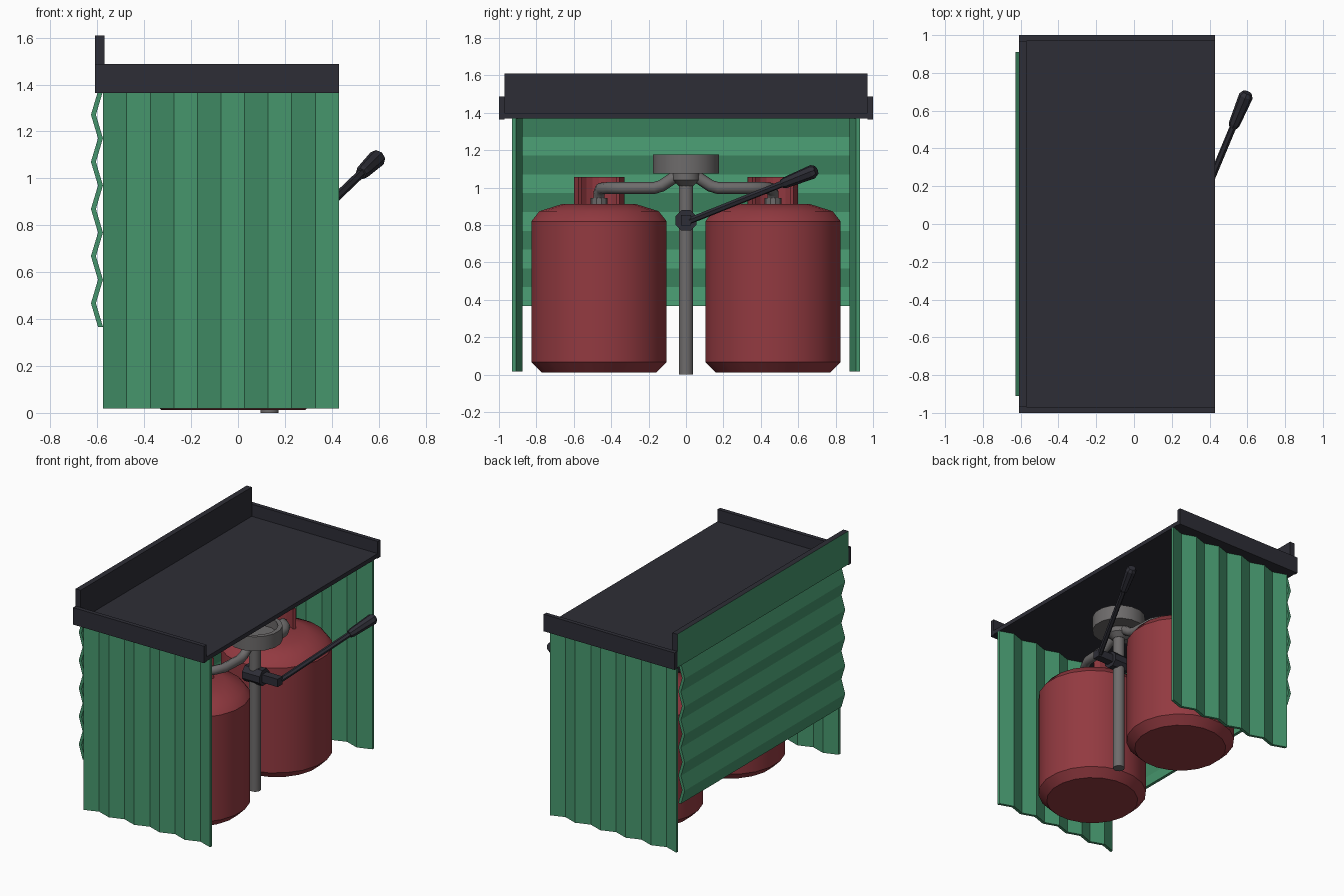
import bpy, bmesh, math
from mathutils import Vector

if "Cube" in bpy.data.objects:
    bpy.data.objects.remove(bpy.data.objects["Cube"])


def material(name, rgb):
    m = bpy.data.materials.new(name)
    m.diffuse_color = (*rgb, 1)
    m.use_nodes = True
    m.node_tree.nodes["Principled BSDF"].inputs["Base Color"].default_value = m.diffuse_color
    return m


DARK = material("charcoal", (0.027, 0.027, 0.037))
GREEN = material("sheet green", (0.060, 0.300, 0.150))
RED = material("tank red", (0.290, 0.042, 0.052))
GREY = material("pipe grey", (0.155, 0.148, 0.148))


def add_object(name, verts, faces, mat, smooth=False):
    me = bpy.data.meshes.new(name)
    me.from_pydata(verts, [], faces)
    bm = bmesh.new()
    bm.from_mesh(me)
    bmesh.ops.recalc_face_normals(bm, faces=bm.faces)
    bm.to_mesh(me)
    bm.free()
    me.materials.append(mat)
    ob = bpy.data.objects.new(name, me)
    bpy.context.collection.objects.link(ob)
    if smooth:
        bpy.ops.object.select_all(action='DESELECT')
        ob.select_set(True)
        bpy.context.view_layer.objects.active = ob
        bpy.ops.object.shade_smooth_by_angle(angle=math.radians(35))
    return ob


def box(name, lo, hi, mat):
    v = [(x, y, z) for x in (lo[0], hi[0]) for y in (lo[1], hi[1]) for z in (lo[2], hi[2])]
    f = [(0, 1, 3, 2), (4, 6, 7, 5), (0, 4, 5, 1), (2, 3, 7, 6), (0, 2, 6, 4), (1, 5, 7, 3)]
    return add_object(name, v, f, mat)


def lathe(name, profile, origin, axis, sides, mat, smooth=True):
    """Revolve (radius, distance) points around an axis, capping both ends."""
    rot = Vector((0, 0, 1)).rotation_difference(Vector(axis))
    v, f, n = [], [], sides
    for r, h in profile:
        for i in range(n):
            a = math.tau * (i + 0.5) / n
            v.append(Vector(origin) + rot @ Vector((r * math.cos(a), r * math.sin(a), h)))
    for k in range(len(profile) - 1):
        for i in range(n):
            j = (i + 1) % n
            f.append((k * n + i, k * n + j, k * n + n + j, k * n + n + i))
    f += [tuple(range(n)), tuple(range(len(v) - n, len(v)))]
    return add_object(name, v, f, mat, smooth)


def extrude(name, outline, place, mat):
    """Two parallel rails (a list of point pairs) swept between two ends."""
    v, f = [], []
    for p, q in outline:
        v += [place(p, 0), place(p, 1), place(q, 0), place(q, 1)]
    for k in range(len(outline) - 1):
        a, b = 4 * k, 4 * k + 4
        f += [(a, a + 1, b + 1, b), (a + 2, b + 2, b + 3, a + 3),
              (a, b, b + 2, a + 2), (a + 1, a + 3, b + 3, b + 1)]
    e = len(v) - 4
    f += [(0, 2, 3, 1), (e, e + 1, e + 3, e + 2)]
    return add_object(name, v, f, mat)


def pipe(name, path, radius, mat):
    cu = bpy.data.curves.new(name, 'CURVE')
    cu.dimensions = '3D'
    cu.bevel_depth = radius
    cu.bevel_resolution = 2
    cu.use_fill_caps = True
    s = cu.splines.new('POLY')
    s.points.add(len(path) - 1)
    for pt, co in zip(s.points, path):
        pt.co = (*co, 1)
    cu.materials.append(mat)
    ob = bpy.data.objects.new(name, cu)
    bpy.context.collection.objects.link(ob)


# Roof tray: slab, two side flanges and a tall rear fascia with a green back
box("roof_slab", (-0.58, -0.97, 1.37), (0.43, 0.97, 1.40), DARK)
for side, s in (("left", -1), ("right", 1)):
    y0, y1 = sorted((s * 0.97, s * 1.0))
    box(f"roof_flange_{side}", (-0.61, y0, 1.365), (0.43, y1, 1.487), DARK)
fascia = box("roof_rear_fascia", (-0.61, -0.97, 1.37), (-0.57, 0.97, 1.61), DARK)
fascia.data.materials.append(GREEN)
for p in fascia.data.polygons:
    p.material_index = 1 if p.normal.x < -0.5 else 0


# Corrugated sheets: zigzag of ten 0.1 wide folds
def zigzag(start, near, far, step=0.1005, thick=0.021):
    pts = []
    for i in range(11):
        d = far if i % 2 else near
        pts.append(((start + i * step, d), (start + i * step, d + thick)))
    return pts


extrude("back_sheet", zigzag(0.367, -0.597, -0.627),
        lambda p, t: (p[1], (-0.91, 0.91)[t], p[0]), GREEN)
for side, s in (("left", -1), ("right", 1)):
    extrude(f"side_sheet_{side}", zigzag(-0.575, 0.910, 0.875),
            lambda p, t: (p[0], s * p[1], (0.018, 1.37)[t]), GREEN)

# Central post with a hollow cup on top
PX = 0.135
lathe("post", [(0.04, 0), (0.04, 1.05)], (PX, 0, 0), (0, 0, 1), 12, GREY)
lathe("post_cup", [(0.04, 1.01), (0.075, 1.04), (0.075, 1.075), (0.18, 1.075), (0.18, 1.177),
                   (0.15, 1.177), (0.15, 1.11), (0.05, 1.11)], (PX, 0, 0), (0, 0, 1), 16, GREY)

# Gas tanks, each with an open collar, a valve and a feed pipe
TX, TY = -0.02, 0.465
for side, s in (("left", -1), ("right", 1)):
    c = (TX, s * TY, 0)
    lathe(f"tank_{side}", [(0.31, 0.012), (0.366, 0.068), (0.366, 0.82), (0.323, 0.874),
                           (0.20, 0.912)], c, (0, 0, 1), 20, RED)
    arc = []
    for i in range(15):
        a = math.radians(55 + 250 * i / 14)
        d = Vector((math.cos(a), math.sin(a)))
        arc.append((d * 0.135, d * 0.115))
    extrude(f"tank_collar_{side}", arc,
            lambda p, t: (TX + p.x, s * TY + p.y, (0.90, 1.057)[t]), RED)
    lathe(f"tank_valve_{side}", [(0.045, 0.90), (0.045, 0.945)], c, (0, 0, 1), 10, GREY)
    pipe(f"feed_pipe_{side}",
         [(PX, s * 0.04, 1.07), (PX, s * 0.07, 1.05), (PX, s * 0.13, 1.01), (PX, s * 0.17, 0.998),
          (PX - 0.01, s * 0.34, 0.998), (0.09, s * 0.41, 0.998), (0.04, s * 0.455, 0.995),
          (0.0, s * 0.465, 0.97), (TX, s * 0.465, 0.90)], 0.032, GREY)

# Lever: clamp on the post, square axle, rod and grip
lathe("lever_clamp", [(0.06, -0.065), (0.06, 0.075)], (PX, 0, 0.825), (1, 0, 0), 8, DARK, False)
box("lever_axle", (PX, -0.028, 0.797), (0.335, 0.028, 0.853), DARK)
base, tip = Vector((0.31, 0.0, 0.815)), Vector((0.60, 0.695, 1.092))
axis = (tip - base).normalized()
length = (tip - base).length
lathe("lever_rod", [(0.018, 0), (0.018, length - 0.1)], base, axis, 6, DARK, False)
lathe("lever_grip", [(0.024, length - 0.21), (0.030, length - 0.19), (0.038, length - 0.02),
                     (0.026, length)], base, axis, 8, DARK, False)
